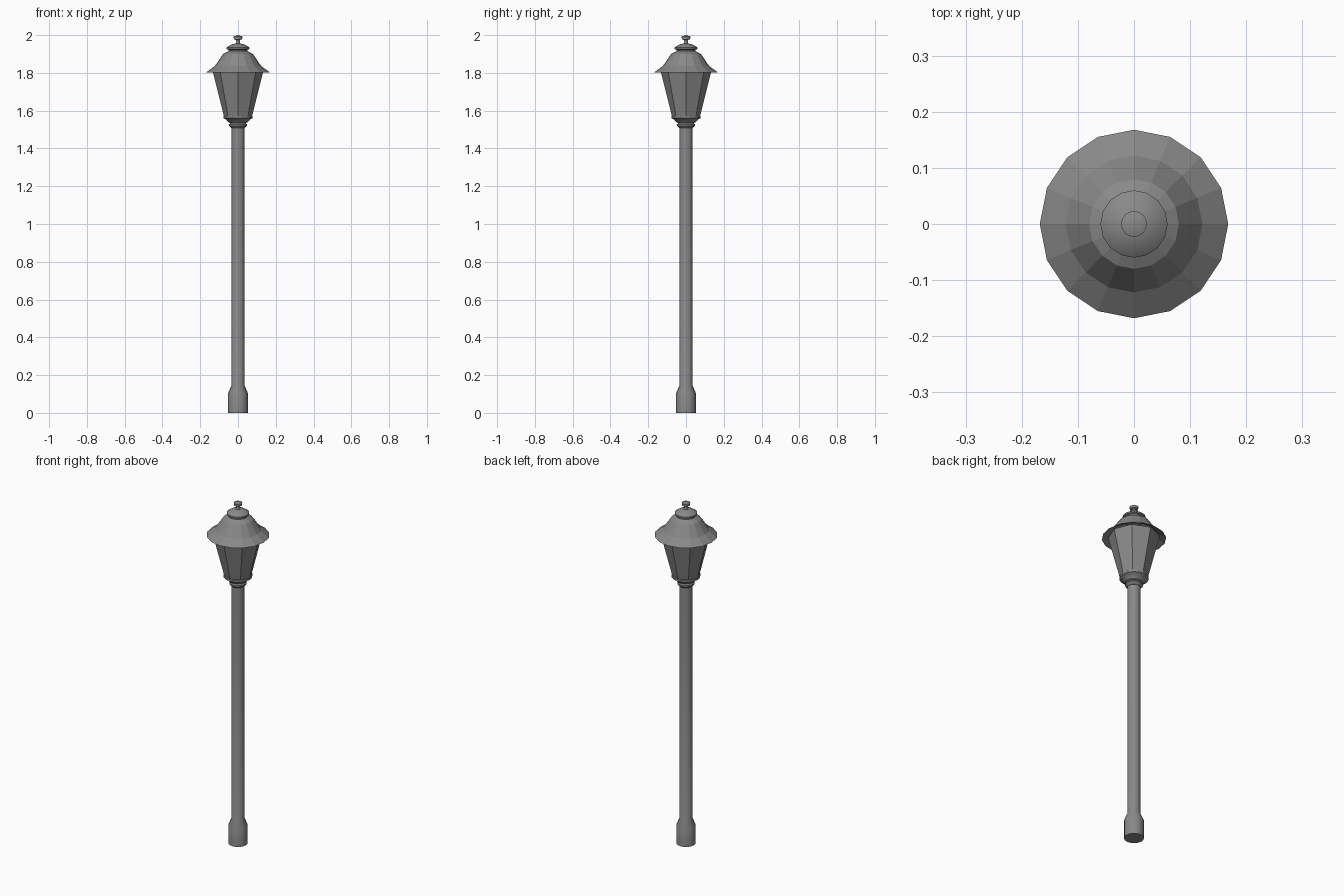
import bpy, bmesh, math

if "Cube" in bpy.data.objects:
    bpy.data.objects.remove(bpy.data.objects["Cube"])

# One dark grey paint for the whole lamp
paint = bpy.data.materials.new("dark_grey_metal")
paint.diffuse_color = (0.25, 0.25, 0.25, 1)
paint.use_nodes = True
paint.node_tree.nodes["Principled BSDF"].inputs["Base Color"].default_value = paint.diffuse_color


def lathe(name, profile, sides=16, smooth=True):
    """Revolve (radius, z) points around z; radius 0 closes to a point."""
    bm = bmesh.new()
    rings = []
    for r, z in profile:
        if r == 0:
            rings.append([bm.verts.new((0, 0, z))])
        else:
            rings.append([bm.verts.new((r * math.cos(2 * math.pi * i / sides),
                                        r * math.sin(2 * math.pi * i / sides), z))
                          for i in range(sides)])
    for a, b in zip(rings, rings[1:]):
        for i in range(sides):
            j = (i + 1) % sides
            quad = [a[i % len(a)], a[j % len(a)], b[j % len(b)], b[i % len(b)]]
            bm.faces.new(list(dict.fromkeys(quad)))
    bmesh.ops.remove_doubles(bm, verts=bm.verts, dist=1e-5)
    bmesh.ops.recalc_face_normals(bm, faces=bm.faces)
    mesh = bpy.data.meshes.new(name)
    bm.to_mesh(mesh)
    bm.free()
    mesh.materials.append(paint)
    obj = bpy.data.objects.new(name, mesh)
    bpy.context.collection.objects.link(obj)
    if smooth:
        bpy.ops.object.select_all(action='DESELECT')
        obj.select_set(True)
        bpy.context.view_layer.objects.active = obj
        bpy.ops.object.shade_smooth_by_angle(angle=math.radians(30))
    return obj


# Post with its wider foot
lathe("post", [(0, 0), (0.052, 0), (0.052, 0.105), (0.035, 0.145),
               (0.035, 1.515), (0, 1.515)])

# Stepped collar and cup under the lantern
lathe("collar", [(0, 1.508), (0.036, 1.508), (0.047, 1.52), (0.047, 1.528),
                 (0.038, 1.534), (0.05, 1.538), (0.062, 1.552),
                 (0.077, 1.56), (0.077, 1.572), (0, 1.572)])

# Eight-sided tapered lantern panes
lathe("lantern_body", [(0, 1.57), (0.074, 1.57), (0.135, 1.812), (0, 1.812)],
      sides=8, smooth=False)

# Bell-shaped faceted roof, a thin shell with a flared eave
lathe("roof", [(0.168, 1.803), (0.122, 1.837), (0.08, 1.899), (0.05, 1.915),
               (0.05, 1.905), (0.075, 1.892), (0.117, 1.83), (0.168, 1.803)],
      smooth=False)

# Vent cap on top of the roof
lathe("roof_cap", [(0, 1.905), (0.05, 1.907), (0.05, 1.922), (0.06, 1.926),
                   (0.06, 1.934), (0.055, 1.938), (0.036, 1.95), (0.012, 1.956), (0, 1.956)])

# Finial stem and knob
lathe("finial", [(0, 1.95), (0.013, 1.953), (0.01, 1.962), (0.01, 1.974), (0.022, 1.978),
                 (0.023, 1.992), (0, 2.0)])
